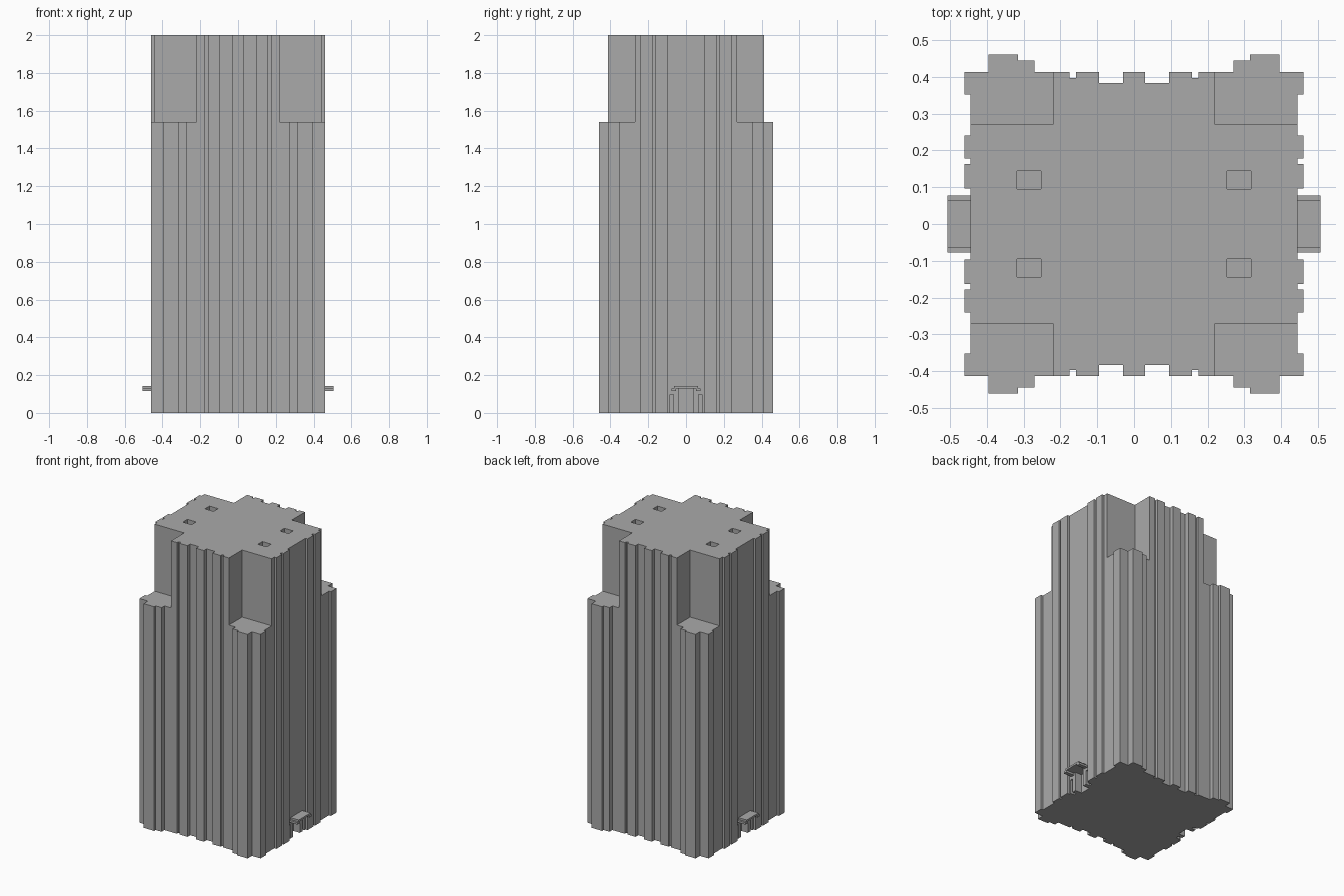
import bpy
import bmesh

if "Cube" in bpy.data.objects:
    bpy.data.objects.remove(bpy.data.objects["Cube"], do_unlink=True)

grey = bpy.data.materials.new("concrete grey")
grey.use_nodes = True
grey.diffuse_color = (0.4, 0.4, 0.4, 1)
shader = next(n for n in grey.node_tree.nodes if n.type == "BSDF_PRINCIPLED")
shader.inputs["Base Color"].default_value = grey.diffuse_color


def make_object(name, bm):
    bmesh.ops.recalc_face_normals(bm, faces=bm.faces[:])
    mesh = bpy.data.meshes.new(name)
    bm.to_mesh(mesh)
    bm.free()
    mesh.materials.append(grey)
    obj = bpy.data.objects.new(name, mesh)
    bpy.context.collection.objects.link(obj)
    return obj


def extrude_profile(name, points, direction):
    bm = bmesh.new()
    face = bm.faces.new([bm.verts.new(p) for p in points])
    result = bmesh.ops.extrude_face_region(bm, geom=[face], use_keep_orig=True)
    moved = [g for g in result["geom"] if isinstance(g, bmesh.types.BMVert)]
    bmesh.ops.translate(bm, verts=moved, vec=direction)
    return make_object(name, bm)


def add_box(bm, low, high):
    verts = bmesh.ops.create_cube(bm, size=1)["verts"]
    for v in verts:
        for i in range(3):
            v.co[i] = low[i] if v.co[i] < 0 else high[i]


def mirrored_range(low, high, sign):
    return sorted((low * sign, high * sign))


# Ribbed footprint: bay ends and depths along the long wall and the side wall
WIDE, SIDE, INSET, HEIGHT = 0.46, 0.413, 0.444, 2.0
long_wall = [(0.03, SIDE), (0.095, 0.383), (0.157, SIDE), (0.175, 0.397),
             (0.27, SIDE), (0.315, 0.444), (0.395, WIDE), (WIDE, SIDE)]
side_wall = [(0.352, WIDE), (0.24, INSET), (0.178, WIDE),
             (0.163, INSET), (0.097, WIDE)]

quarter = []
start = None
for end, depth in long_wall:
    if start is not None:
        quarter.append((start, depth))
    quarter.append((end, depth))
    start = end
start = None
for end, depth in side_wall:
    if start is not None:
        quarter.append((depth, start))
    quarter.append((depth, end))
    start = end
quarter.append((INSET, start))

half = quarter + [(x, -y) for x, y in reversed(quarter)]
outline = half + [(-x, y) for x, y in reversed(half)]
tower = extrude_profile("tower", [(x, y, 0) for x, y in outline], (0, 0, HEIGHT))

# Corner setbacks, roof pits, doorways and narrow entrance slots
bm = bmesh.new()
for sx in (-1, 1):
    for sy in (-1, 1):
        for xs, ys, zs in [
            ((0.22, 0.6), (0.27, 0.6), (1.54, 2.1)),
            ((0.252, 0.318), (0.095, 0.144), (1.95, 2.1)),
            ((0.415, 0.6), (0.065, 0.085), (-0.1, 0.097)),
        ]:
            x, y = mirrored_range(*xs, sx), mirrored_range(*ys, sy)
            add_box(bm, (x[0], y[0], zs[0]), (x[1], y[1], zs[1]))
    x = mirrored_range(0.395, 0.6, sx)
    add_box(bm, (x[0], -0.037, -0.1), (x[1], 0.037, 0.13))
cutter = make_object("tower_cutter", bm)
cutter.hide_render = True

cut = tower.modifiers.new("cuts", "BOOLEAN")
cut.operation = "DIFFERENCE"
cut.solver = "EXACT"
cut.object = cutter
bpy.context.view_layer.objects.active = tower
bpy.ops.object.modifier_apply(modifier=cut.name)
bpy.data.objects.remove(cutter, do_unlink=True)

# Stepped canopy above each side entrance
edge = [(0.064, 0.143), (0.064, 0.13), (0.077, 0.13),
        (0.077, 0.116), (0.052, 0.116), (0.052, 0.13)]
section = edge + [(-y, z) for y, z in reversed(edge)]
for name, sx in (("left_canopy", 1), ("right_canopy", -1)):
    extrude_profile(name, [(sx * INSET, y, z) for y, z in section],
                    (sx * 0.062, 0, 0))
